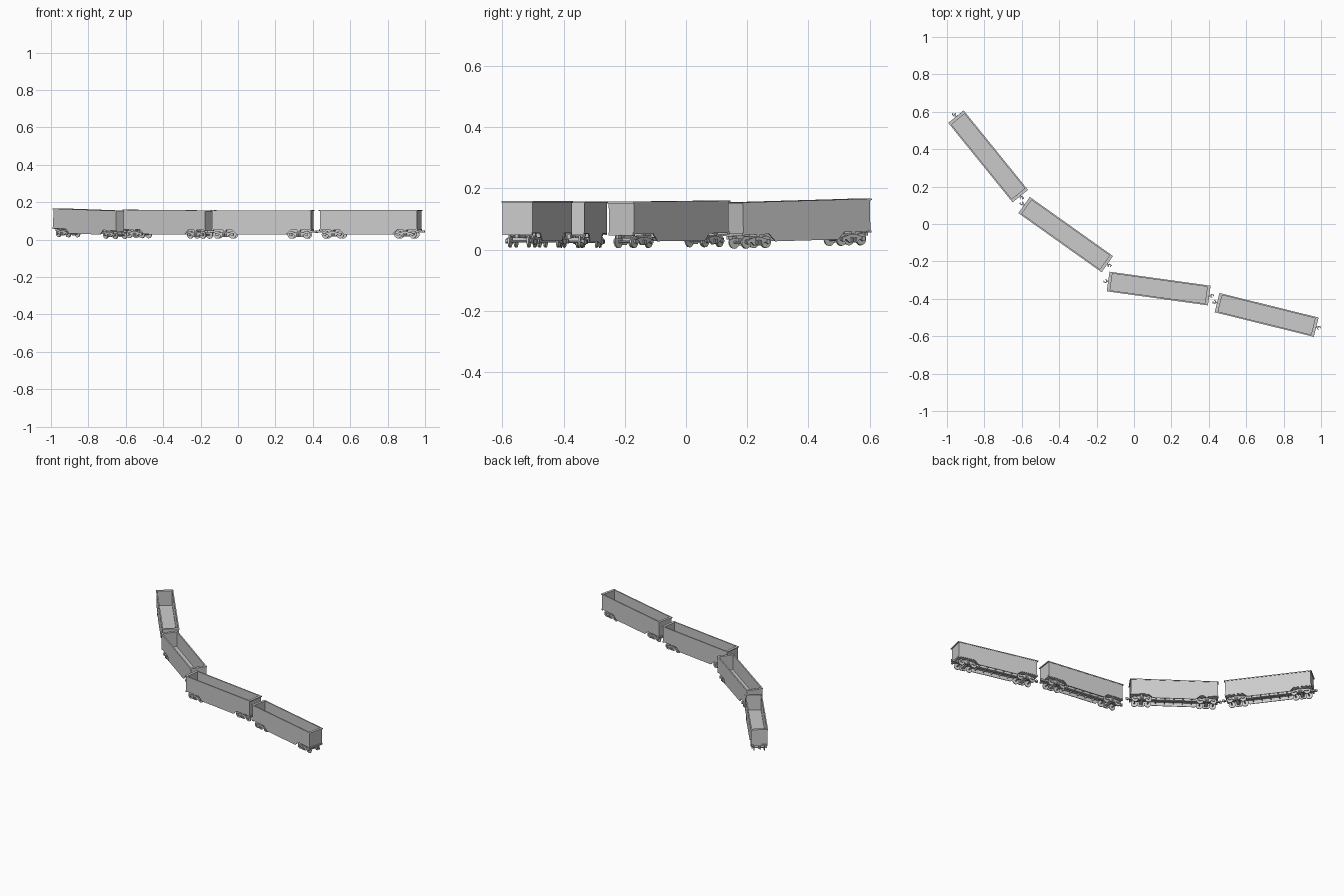
import bpy, bmesh
from math import radians, pi
from mathutils import Matrix, Vector

if "Cube" in bpy.data.objects:
    bpy.data.objects.remove(bpy.data.objects["Cube"])

grey = bpy.data.materials.new("plain grey")
grey.use_nodes = True
COLOUR = (0.6, 0.6, 0.6, 1)
grey.diffuse_color = COLOUR
grey.node_tree.nodes["Principled BSDF"].inputs["Base Color"].default_value = COLOUR

SIGNS = (-1, 1)
HALF, WIDE = 0.273, 0.053          # half length and half width over the rim
TOP, FLOOR, BELLY = 0.152, 0.048, 0.022
PIVOT, AXLE, RADIUS = 0.2, 0.041, 0.021


def box(bm, lo, hi):
    lo, hi = Vector(lo), Vector(hi)
    size = hi - lo
    m = Matrix.Translation((lo + hi) / 2) @ Matrix.Diagonal((*size, 1))
    bmesh.ops.create_cube(bm, size=1, matrix=m)


def slab(bm, profile, y, thick):
    """Extrude an x-z profile across y, centred on y."""
    face = bm.faces.new([bm.verts.new((px, y - thick / 2, pz)) for px, pz in profile])
    out = bmesh.ops.extrude_face_region(bm, geom=[face])
    moved = [v for v in out["geom"] if isinstance(v, bmesh.types.BMVert)]
    bmesh.ops.translate(bm, verts=moved, vec=(0, thick, 0))


def disc(bm, x, y, z, r, depth, sides=20, axis="X"):
    m = Matrix.Translation((x, y, z)) @ Matrix.Rotation(pi / 2, 4, axis)
    bmesh.ops.create_cone(bm, cap_ends=True, segments=sides, radius1=r,
                          radius2=r, depth=depth, matrix=m)


def mesh(name, bm):
    bmesh.ops.recalc_face_normals(bm, faces=bm.faces)
    me = bpy.data.meshes.new(name)
    bm.to_mesh(me)
    bm.free()
    me.materials.append(grey)
    return me


def both_ways(points):
    """Complete a symmetric profile from its right half."""
    return points + [(-x, z) for x, z in reversed(points)]


def make_walls():
    bm = bmesh.new()
    profile = both_ways([(0.267, TOP), (0.267, FLOOR), (0.16, FLOOR), (0.132, BELLY)])
    for s in SIGNS:
        slab(bm, profile, s * 0.0485, 0.004)
        box(bm, (s * 0.267, -0.049, FLOOR), (s * 0.261, 0.049, TOP))
    return mesh("walls", bm)


def make_rim():
    bm = bmesh.new()
    for s in SIGNS:
        box(bm, (-HALF, s * 0.045, TOP - 0.005), (HALF, s * WIDE, TOP))
        box(bm, (s * 0.256, -WIDE, TOP - 0.005), (s * HALF, WIDE, TOP + 0.0005))
        # lower end beam
        box(bm, (s * 0.262, -0.05, FLOOR - 0.006), (s * 0.271, 0.05, FLOOR + 0.004))
    return mesh("rim", bm)


def make_floor():
    bm = bmesh.new()
    box(bm, (-0.264, -0.048, FLOOR - 0.002), (0.264, 0.048, FLOOR + 0.002))
    box(bm, (-0.262, -0.009, 0.032), (0.262, 0.009, FLOOR - 0.001))
    for i in range(5):
        x = (i - 2) * 0.055
        box(bm, (x - 0.002, -0.047, 0.034), (x + 0.002, 0.047, FLOOR - 0.001))
    for s in SIGNS:
        box(bm, (s * PIVOT - 0.008, -0.045, 0.039), (s * PIVOT + 0.008, 0.045, FLOOR - 0.001))
    return mesh("floor", bm)


def make_wheels():
    bm = bmesh.new()
    for end in SIGNS:
        for a in SIGNS:
            x = end * PIVOT + a * AXLE
            disc(bm, x, 0, RADIUS, 0.004, 0.086, 10)
            for s in SIGNS:
                disc(bm, x, s * 0.0325, RADIUS, RADIUS - 0.001, 0.005)
                disc(bm, x, s * 0.0295, RADIUS, RADIUS, 0.0015)
    return mesh("wheels", bm)


def make_bogies():
    bm = bmesh.new()
    frame = both_ways([(0.013, 0.037), (0.034, 0.031), (0.051, 0.029), (0.051, 0.018),
                       (0.035, 0.018), (0.029, 0.022), (0.015, 0.010)])
    for end in SIGNS:
        c = end * PIVOT
        shifted = [(c + x, z) for x, z in frame]
        for s in SIGNS:
            slab(bm, shifted, s * 0.0405, 0.006)
            for a in SIGNS:
                # axle box and spring
                disc(bm, c + a * AXLE, s * 0.044, RADIUS, 0.007, 0.005, 12)
                disc(bm, c + a * 0.006, s * 0.045, 0.02, 0.005, 0.014, 10, "Z")
                bm.verts.ensure_lookup_table()
        # bolster and centre plate
        box(bm, (c - 0.01, -0.044, 0.02), (c + 0.01, 0.044, 0.034))
        box(bm, (c - 0.012, -0.012, 0.03), (c + 0.012, 0.012, 0.041))
    return mesh("bogies", bm)


def make_couplers():
    bm = bmesh.new()
    for s in SIGNS:
        box(bm, (s * 0.25, -0.004, 0.033), (s * 0.283, 0.004, 0.041))
        box(bm, (s * 0.28, -0.009, 0.031), (s * 0.285, 0.009, 0.043))
        # open knuckle jaw
        box(bm, (s * 0.284, s * 0.004, 0.031), (s * 0.297, s * 0.009, 0.043))
        box(bm, (s * 0.293, s * -0.001, 0.031), (s * 0.297, s * 0.005, 0.043))
        box(bm, (s * 0.284, s * -0.009, 0.032), (s * 0.291, s * -0.006, 0.042))
    return mesh("couplers", bm)


parts = {"walls": make_walls(), "rim": make_rim(), "floor": make_floor(),
         "wheels": make_wheels(), "bogies": make_bogies(), "couplers": make_couplers()}
parts["wheels"].shade_smooth()
parts["wheels"].set_sharp_from_angle(angle=radians(35))

# wagon placement: centre x, y, z, then heading and pitch in degrees
WAGONS = [(-0.782, 0.364, 0.008, -51, 1.3),
          (-0.366, -0.056, 0.006, -35.4, 0.4),
          (0.132, -0.345, 0.005, -7.9, 0),
          (0.709, -0.486, 0.006, -13.9, 0)]
for n, (x, y, z, heading, pitch) in enumerate(WAGONS, 1):
    place = (Matrix.Translation((x, y, z)) @ Matrix.Rotation(radians(heading), 4, "Z")
             @ Matrix.Rotation(radians(pitch), 4, "Y"))
    for part, data in parts.items():
        ob = bpy.data.objects.new(f"wagon_{n}_{part}", data)
        ob.matrix_world = place
        bpy.context.scene.collection.objects.link(ob)
